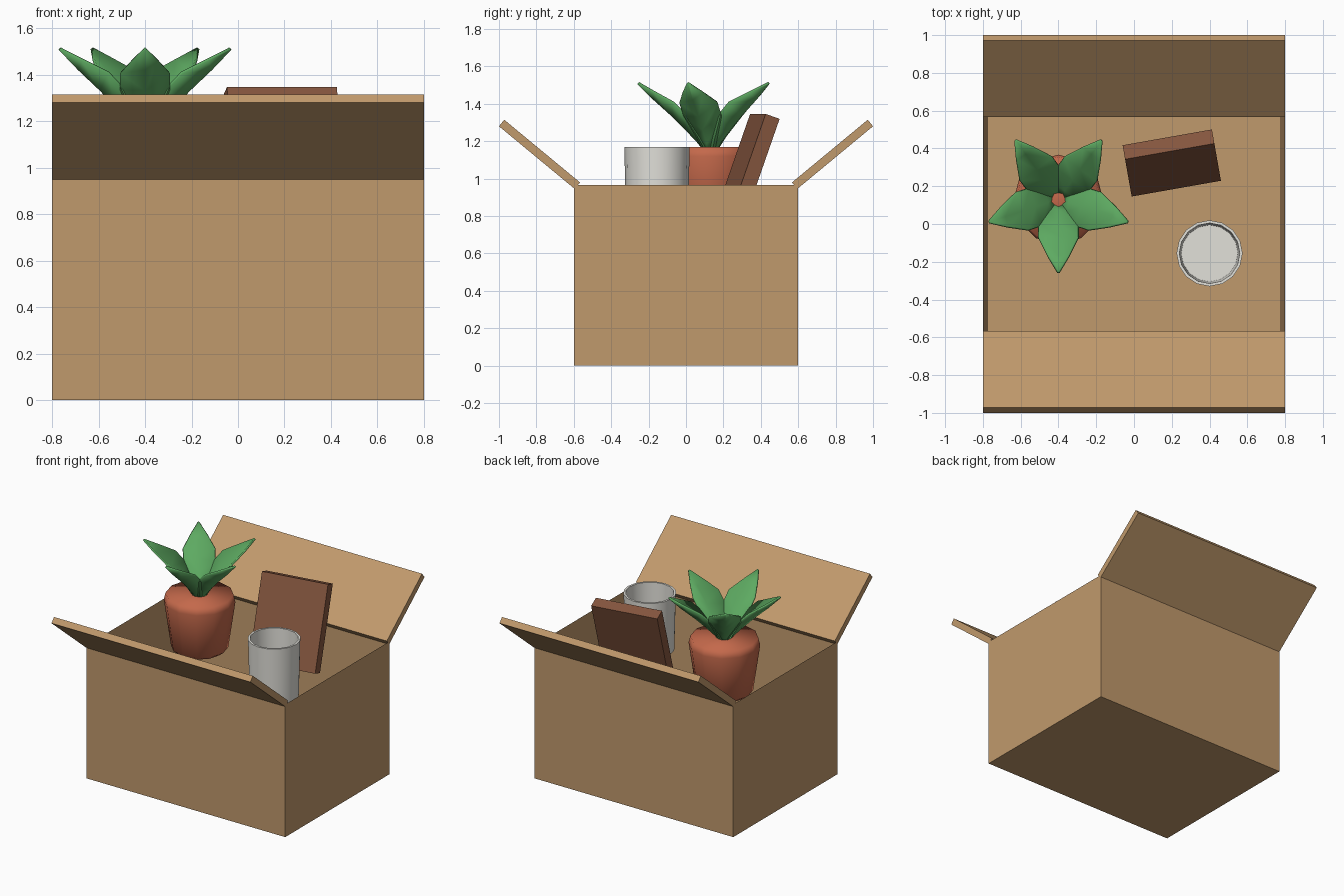
import bpy, bmesh
from math import sin, cos, pi, radians
from mathutils import Matrix, Vector

cube = bpy.data.objects.get("Cube")
if cube:
    bpy.data.objects.remove(cube, do_unlink=True)


def material(name, rgb):
    mat = bpy.data.materials.new(name)
    mat.use_nodes = True
    colour = (*rgb, 1)
    mat.diffuse_color = colour
    mat.node_tree.nodes["Principled BSDF"].inputs["Base Color"].default_value = colour
    return mat


cardboard = material("cardboard", (0.53, 0.32, 0.15))
terracotta = material("terracotta", (0.55, 0.14, 0.07))
leaf_green = material("leaf green", (0.11, 0.40, 0.12))
dark_wood = material("dark wood", (0.24, 0.095, 0.05))
ceramic = material("white ceramic", (0.76, 0.75, 0.70))


def finish(name, bm, mat, smooth=False):
    bmesh.ops.recalc_face_normals(bm, faces=bm.faces)
    mesh = bpy.data.meshes.new(name)
    for face in bm.faces:
        face.smooth = smooth
    bm.to_mesh(mesh)
    bm.free()
    mesh.materials.append(mat)
    obj = bpy.data.objects.new(name, mesh)
    bpy.context.collection.objects.link(obj)
    return obj


def block(size, matrix):
    bm = bmesh.new()
    bmesh.ops.create_cube(bm, size=1, matrix=matrix @ Matrix.Diagonal((*size, 1)))
    return bm


def turned(name, centre, profile, sides, mat):
    """Revolve (radius, height) points and cap both ends."""
    bm = bmesh.new()
    rings = []
    for radius, z in profile:
        rings.append([bm.verts.new((centre[0] + radius * cos(2 * pi * i / sides),
                                    centre[1] + radius * sin(2 * pi * i / sides), z))
                      for i in range(sides)])
    for low, high in zip(rings, rings[1:]):
        for i in range(sides):
            j = (i + 1) % sides
            bm.faces.new((low[i], low[j], high[j], high[i]))
    bm.faces.new(rings[0])
    bm.faces.new(rings[-1])
    return finish(name, bm, mat, smooth=True)


# Open carton: inset the top face and push it down to the floor
height, wall = 0.965, 0.04
bm = block((1.6, 1.2, height), Matrix.Translation((0, 0, height / 2)))
top = max(bm.faces, key=lambda f: f.calc_center_median().z)
bmesh.ops.inset_region(bm, faces=[top], thickness=wall)
for vert in top.verts:
    vert.co.z = wall
# Walls of the recess
finish("carton", bm, cardboard)

# Two long flaps, opened outwards
flap_profile = [(0.595, 0.945), (1.0, 1.28), (0.972, 1.315), (0.567, 0.98)]
for side, name in ((-1, "front_flap"), (1, "back_flap")):
    bm = bmesh.new()
    face = bm.faces.new([bm.verts.new((-0.8, side * y, z)) for y, z in flap_profile])
    extruded = bmesh.ops.extrude_face_region(bm, geom=[face])
    moved = [v for v in extruded["geom"] if isinstance(v, bmesh.types.BMVert)]
    bmesh.ops.translate(bm, verts=moved, vec=(1.6, 0, 0))
    finish(name, bm, cardboard)

# Plant pot
plant_x, plant_y = -0.4, 0.13
turned("plant_pot", (plant_x, plant_y),
       [(0.16, 0.765), (0.19, 0.79), (0.237, 1.12), (0.225, 1.17)], 12, terracotta)

# Five folded leaves: (reach, keel height, half width) along each leaf
leaf_sections = [(0.01, 1.12, 0.025), (0.06, 1.19, 0.06), (0.13, 1.265, 0.105),
                 (0.2, 1.335, 0.105), (0.3, 1.425, 0.055), (0.385, 1.51, 0.004)]
for n in range(5):
    angle = radians(-90 + 72 * n)
    out = Vector((cos(angle), sin(angle), 0))
    across = Vector((-out.y, out.x, 0))
    bm = bmesh.new()
    rows = []
    for reach, z, half in leaf_sections:
        keel = Vector((plant_x, plant_y, z)) + out * reach
        rows.append([bm.verts.new(keel + across * half * s + Vector((0, 0, abs(s) * half * 0.7)))
                     for s in (-1, 0, 1)])
    for a, b in zip(rows, rows[1:]):
        for i in range(2):
            bm.faces.new((a[i], a[i + 1], b[i + 1], b[i]))
    leaf = finish(f"leaf_{n + 1}", bm, leaf_green, smooth=True)
    thick = leaf.modifiers.new("thickness", "SOLIDIFY")
    thick.thickness = 0.012
    thick.offset = 0

# Hollow cup
cup = turned("cup", (0.4, -0.155),
             [(0.165, 0.765), (0.175, 1.17), (0.16, 1.17), (0.15, 0.79)], 16, ceramic)
bpy.context.view_layer.objects.active = cup
cup.select_set(True)
bpy.ops.object.shade_smooth_by_angle(angle=radians(40))
cup.select_set(False)

# Leaning book
lean = (Matrix.Translation((0.2, 0.323, 1.05)) @ Matrix.Rotation(radians(10), 4, "Z")
        @ Matrix.Rotation(radians(-19.5), 4, "X"))
finish("leaning_book", block((0.48, 0.08, 0.6), lean), dark_wood)
